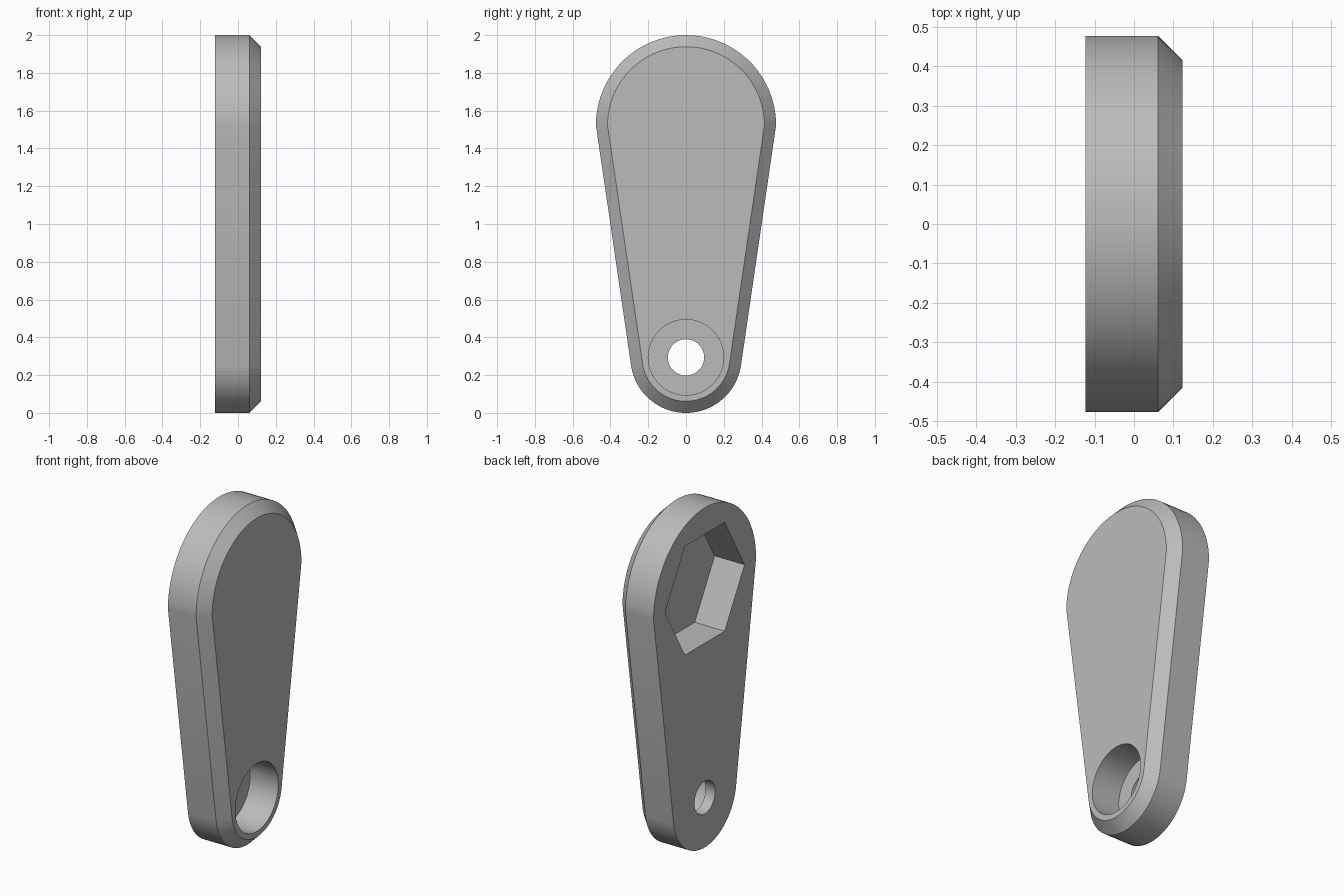
import bpy, bmesh, math
from mathutils import Matrix

if "Cube" in bpy.data.objects:
    bpy.data.objects.remove(bpy.data.objects["Cube"], do_unlink=True)

HALF = 0.1225            # half of the plate thickness
LOW, HIGH = 0.294, 1.523  # heights of the two arc centres
R_LOW, R_HIGH = 0.294, 0.477
CHAMFER = 0.0615

grey = bpy.data.materials.new("plain grey")
grey.use_nodes = True
colour = (0.5, 0.5, 0.5, 1)
grey.diffuse_color = colour
grey.node_tree.nodes["Principled BSDF"].inputs["Base Color"].default_value = colour


def outline(inset, steps=48):
    """Teardrop outline: wide half circle on top, narrow arc tangent to the sides below."""
    big, small = R_HIGH - inset, R_LOW - inset
    rise = HIGH - LOW
    tangent = math.atan2(rise, big) - math.acos(small / math.hypot(big, rise))
    pts = []
    for i in range(steps + 1):
        a = math.pi * i / steps
        pts.append((big * math.cos(a), HIGH + big * math.sin(a)))
    for i in range(steps + 1):
        a = math.pi - tangent + (math.pi + 2 * tangent) * i / steps
        pts.append((small * math.cos(a), LOW + small * math.sin(a)))
    return pts


def make_object(name, bm):
    bmesh.ops.recalc_face_normals(bm, faces=bm.faces)
    mesh = bpy.data.meshes.new(name)
    bm.to_mesh(mesh)
    bm.free()
    mesh.materials.append(grey)
    obj = bpy.data.objects.new(name, mesh)
    bpy.context.collection.objects.link(obj)
    return obj


def cutter(name, sides, radius, z, x0, x1):
    """Prism along x with its first corner on the y axis."""
    bm = bmesh.new()
    bmesh.ops.create_cone(bm, cap_ends=True, segments=sides, radius1=radius,
                          radius2=radius, depth=x1 - x0)
    # Cylinder axis z -> x, cylinder x -> y
    turn = Matrix(((0, 0, 1), (1, 0, 0), (0, 1, 0))).to_4x4()
    spin = Matrix.Rotation(math.pi / 2 if sides == 6 else 0, 4, 'Z')
    bm.transform(Matrix.Translation(((x0 + x1) / 2, 0, z)) @ turn @ spin)
    # Keep corners of the hexagon pointing sideways
    if sides == 6 and max(v.co.y for v in bm.verts) < radius * 0.95:
        bm.transform(Matrix.Translation((0, 0, z)) @ Matrix.Rotation(math.pi / 6, 4, 'X')
                     @ Matrix.Translation((0, 0, -z)))
    obj = make_object(name, bm)
    obj.hide_render = True
    return obj


# Teardrop plate with one chamfered side
bm = bmesh.new()
rings = [[bm.verts.new((x, y, z)) for y, z in outline(inset)]
         for x, inset in ((-HALF, 0), (HALF - CHAMFER, 0), (HALF, CHAMFER))]
n = len(rings[0])
for a, b in zip(rings, rings[1:]):
    for i in range(n):
        j = (i + 1) % n
        bm.faces.new((a[i], a[j], b[j], b[i]))
bm.faces.new(rings[0])
bm.faces.new(rings[-1])
plate = make_object("teardrop_plate", bm)

# Counterbored hole at the narrow end, hexagonal pocket at the wide end
cutters = [
    cutter("counterbore_cutter", 64, 0.2, LOW, -HALF + 0.0615, HALF + 0.1),
    cutter("through_hole_cutter", 64, 0.096, LOW, -HALF - 0.1, HALF),
    cutter("hex_pocket_cutter", 6, 0.37, HIGH, -HALF - 0.1, -HALF + 0.195),
]
bpy.ops.object.select_all(action='DESELECT')
bpy.context.view_layer.objects.active = plate
plate.select_set(True)
for c in cutters:
    mod = plate.modifiers.new(c.name, 'BOOLEAN')
    mod.operation = 'DIFFERENCE'
    mod.solver = 'EXACT'
    mod.object = c
    bpy.ops.object.modifier_apply(modifier=mod.name)
    bpy.data.objects.remove(c, do_unlink=True)

bpy.ops.object.shade_smooth_by_angle(angle=math.radians(30))
